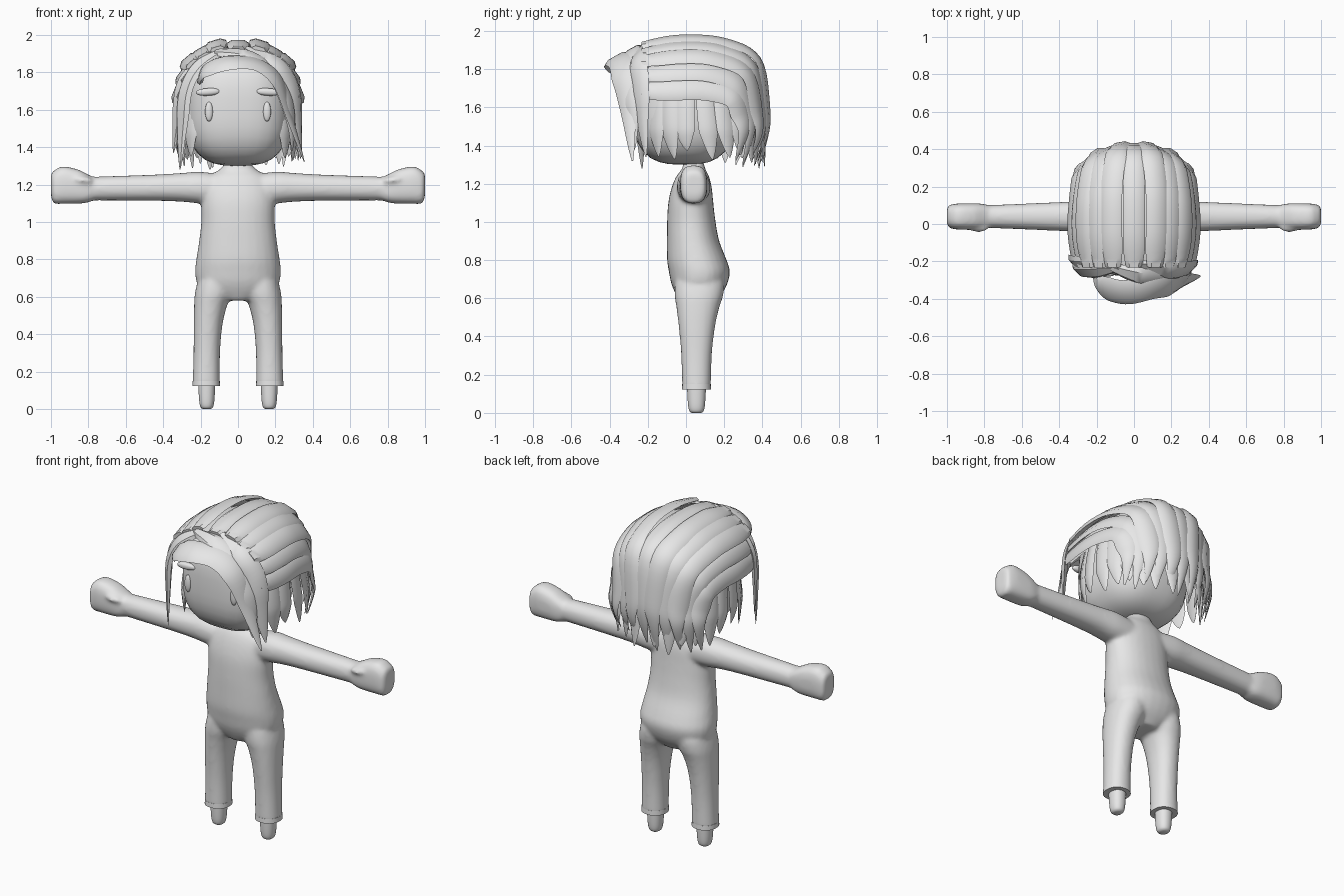
import bpy, bmesh, math, random
from mathutils import Vector, Matrix

random.seed(4)
if "Cube" in bpy.data.objects:
    bpy.data.objects.remove(bpy.data.objects["Cube"])

grey = bpy.data.materials.new("plain_grey")
grey.use_nodes = True
grey.diffuse_color = (0.8, 0.8, 0.8, 1)
grey.node_tree.nodes["Principled BSDF"].inputs["Base Color"].default_value = (0.8, 0.8, 0.8, 1)


def finish(name, bm, angle=40):
    bmesh.ops.recalc_face_normals(bm, faces=bm.faces[:])
    mesh = bpy.data.meshes.new(name)
    bm.to_mesh(mesh)
    bm.free()
    mesh.materials.append(grey)
    obj = bpy.data.objects.new(name, mesh)
    bpy.context.collection.objects.link(obj)
    bpy.ops.object.select_all(action='DESELECT')
    obj.select_set(True)
    bpy.context.view_layer.objects.active = obj
    bpy.ops.object.shade_smooth_by_angle(angle=math.radians(angle))
    return obj


def spline(points, steps):
    """Smooth curve through points of any dimension."""
    p = [points[0]] + list(points) + [points[-1]]
    out = []
    for i in range(1, len(p) - 2):
        for s in range(steps):
            t = s / steps
            out.append([b + 0.5 * t * (c - a + t * (2*a - 5*b + 4*c - d + t * (3*(b - c) + d - a)))
                        for a, b, c, d in zip(p[i-1], p[i], p[i+1], p[i+2])])
    return out + [list(points[-1])]


def squircle(angle, e):
    c, s = math.cos(angle), math.sin(angle)
    return (math.copysign(abs(c) ** (2/e), c), math.copysign(abs(s) ** (2/e), s))


def skin(bm, rings):
    n = len(rings[0])
    rows = [[bm.verts.new(co) for co in ring] for ring in rings]
    for a, b in zip(rows, rows[1:]):
        for i in range(n):
            bm.faces.new((a[i], a[(i+1) % n], b[(i+1) % n], b[i]))
    bm.faces.new(rows[0][::-1])
    bm.faces.new(rows[-1])


def loft(bm, sections, axis="z", e=2.2, side=1, steps=4, n=28):
    """Sections are (position, centre u, centre v, radius u, radius v)."""
    rings = []
    for w, cu, cv, ru, rv in spline(sections, steps):
        ring = []
        for i in range(n):
            c, s = squircle(2 * math.pi * i / n, e)
            u, v = cu + ru * c, cv + rv * s
            ring.append((side * u, v, w) if axis == "z" else (side * w, u, v))
        rings.append(ring)
    skin(bm, rings)


def ball(bm, centre, radii, e=2.0, tilt=0):
    made = bmesh.ops.create_uvsphere(bm, u_segments=32, v_segments=20, radius=1)["verts"]
    turn = Matrix.Rotation(tilt, 3, 'Y')
    for v in made:
        k = sum(abs(c) ** e for c in v.co) ** (-1 / e)
        v.co = Vector(centre) + turn @ Vector([c * k * r for c, r in zip(v.co, radii)])


# Body: overlapping torso, legs, arms and hands fused into one smooth skin
bm = bmesh.new()
loft(bm, [(.58, 0, .06, .08, .09), (.63, 0, .067, .19, .125), (.68, 0, .07, .222, .148),
          (.74, 0, .07, .23, .16), (.8, 0, .057, .223, .156), (.9, 0, .037, .208, .137),
          (1, 0, .028, .197, .127), (1.1, 0, .025, .197, .118), (1.18, 0, .03, .19, .105),
          (1.24, 0, .035, .16, .085), (1.28, 0, .04, .1, .06), (1.33, 0, .04, .05, .05)])
for side in (-1, 1):
    loft(bm, [(.125, .17, .055, .073, .075), (.3, .167, .055, .071, .08), (.45, .16, .057, .077, .095),
              (.55, .147, .062, .088, .112), (.62, .13, .068, .1, .128), (.7, .115, .07, .095, .125),
              (.78, .1, .05, .07, .08)], side=side)
    loft(bm, [(.05, .04, 1.17, .08, .08), (.2, .04, 1.183, .088, .085), (.3, .04, 1.185, .082, .077),
              (.45, .04, 1.183, .075, .07), (.8, .04, 1.178, .06, .063)], "x", side=side)
    loft(bm, [(.765, .04, 1.176, .058, .058), (.81, .04, 1.18, .068, .078), (.86, .04, 1.19, .071, .092),
              (.94, .04, 1.197, .07, .1), (.985, .04, 1.186, .062, .087), (1, .045, 1.2, .05, .06)],
         "x", 2.8, side)
    ball(bm, (side * .83, -.02, 1.225), (.055, .025, .018), tilt=side * -.1)
body = finish("body", bm)
remesh = body.modifiers.new("fuse", 'REMESH')
remesh.mode = 'VOXEL'
remesh.voxel_size = 0.011
remesh.use_smooth_shade = True
relax = body.modifiers.new("relax", 'SMOOTH')
relax.factor = 0.5
relax.iterations = 9

# Trouser hems and feet
for side, label in ((-1, "right"), (1, "left")):
    bm = bmesh.new()
    loft(bm, [(.122, .17, .055, .074, .076), (.15, .17, .055, .0725, .075)], side=side, steps=1)
    finish(label + "_hem", bm)
    bm = bmesh.new()
    loft(bm, [(0, .167, .055, .022, .025), (.012, .167, .055, .034, .038), (.05, .167, .055, .041, .045),
              (.14, .167, .055, .046, .05)], side=side)
    finish(label + "_foot", bm, 60)

# Head, eyes and brows
bm = bmesh.new()
ball(bm, (0, -.01, 1.61), (.275, .27, .31), 2.9)
finish("head", bm, 80)
for side, label in ((-1, "right"), (1, "left")):
    bm = bmesh.new()
    ball(bm, (side * .155, -.262, 1.59), (.021, .014, .052))
    finish(label + "_eye", bm, 80)
    bm = bmesh.new()
    ball(bm, (side * .16, -.262, 1.695), (.064, .02, .02), 2.3, side * .06)
    finish(label + "_brow", bm, 80)

# Hair
HEART = Vector((0, .06, 1.56))
PROFILE = ((-1, 0), (-.55, 1), (.55, 1), (1, 0), (0, -.7))


def strand(bm, points, width, thick=.017, blunt=.7, heart=HEART):
    """Tapered lock with a bevelled outer face, turned away from the heart point."""
    path = [Vector(p) for p in spline(points, 6)]
    rings = []
    for i, p in enumerate(path):
        t = i / (len(path) - 1)
        along = (path[min(i+1, len(path)-1)] - path[max(i-1, 0)]).normalized()
        out = p - heart
        out = (out - along * out.dot(along)).normalized()
        across = along.cross(out)
        grow = min(1, blunt + t * 3)
        tip = max(.03, min(1, (1 - t) / .35)) ** .8
        rings.append([p + across * (u * width * grow * tip) + out * (v * thick * tip) for u, v in PROFILE])
    skin(bm, rings)


def lane(phi, lift=0.0, tip=1.32):
    """Path from the front hairline over the crown and down the back."""
    cz, sx = squircle(phi, 2.5)
    r = .31 + lift
    flank = math.sin(phi) ** 2
    end = phi * .8
    bx = r * math.sin(end)
    by = .12 + lift + .295 * math.cos(end) ** .6
    y2 = .2 - .09 * flank
    z2 = 1.63 + r * cz
    return [(r * sx * .95, -.23, 1.63 + (r - .02) * cz),
            (r * sx * 1.03, -.04, 1.63 + (r + .015) * cz),
            (r * sx * 1.01, y2, z2),
            ((r * sx + bx) / 2, y2 + (by - y2) * (.8 - .12 * flank), 1.63 + .7 * (z2 - 1.63) - .02 * flank),
            (bx, by - .02 * flank, 1.6 - .04 * flank), (bx * 1.02, by, 1.46), (bx * .98, by - .04, tip)]


# Scalp shell under the strands
bm = bmesh.new()
rows = [[bm.verts.new(p) for p in spline(lane(math.radians(a), -.022), 4)[:20]] for a in range(-84, 85, 7)]
for a, b in zip(rows, rows[1:]):
    for i in range(len(a) - 1):
        bm.faces.new((a[i], a[i+1], b[i+1], b[i]))
finish("scalp_hair", bm, 60)

# Combed-back crown strands, alternately raised
bm = bmesh.new()
for k in range(-5, 6):
    strand(bm, lane(math.radians(k * 16.6), .01 * (k % 2), 1.31 + random.uniform(-.03, .05)), .06)
finish("crown_strands", bm, 35)

# Locks hanging around the sides and back
bm = bmesh.new()
for side in (-1, 1):
    for k in range(9):
        a = math.radians(-42 + 15.5 * k)
        cx, sy = squircle(a, 2.4)
        tip = 1.37 - .008 * k + random.uniform(-.04, .03)
        drift = random.uniform(-.005, .025)
        strand(bm, [(side * .315 * cx * s, .07 + .31 * sy * s + drift * d, z)
                    for s, d, z in ((.93, 0, 1.7), (.99, 0, 1.6), (1.03, .5, 1.47), (1.02, 1.4, tip))], .052, .014)
finish("hanging_locks", bm, 35)

# Swept fringe and front locks, with half widths and facing points
fringe = {
    "fringe_curl": (.075, (.05, -.22, 1.62), [(-.2, -.27, 1.75), (-.17, -.33, 1.81), (-.05, -.365, 1.85),
                    (.1, -.335, 1.84), (.21, -.32, 1.75), (.275, -.3, 1.56), (.355, -.28, 1.32)]),
    "fringe_top": (.06, (0, -.1, 1.6), [(-.12, -.23, 1.9), (.04, -.28, 1.89), (.18, -.29, 1.8),
                   (.25, -.29, 1.67), (.285, -.28, 1.52), (.29, -.27, 1.38)]),
    "left_front_lock": (.06, HEART, [(.04, -.21, 1.92), (.2, -.25, 1.85), (.28, -.24, 1.74), (.31, -.23, 1.55),
                        (.335, -.21, 1.34)]),
    "right_front_lock": (.05, HEART, [(-.08, -.23, 1.91), (-.21, -.25, 1.83), (-.28, -.25, 1.7),
                         (-.3, -.24, 1.5), (-.31, -.23, 1.28)]),
    "right_side_lock": (.05, HEART, [(-.18, -.21, 1.88), (-.29, -.21, 1.75), (-.32, -.2, 1.6),
                        (-.345, -.17, 1.37)]),
}
for name, (width, heart, points) in fringe.items():
    bm = bmesh.new()
    strand(bm, points, width, .018, .35, Vector(heart))
    finish(name, bm, 35)
